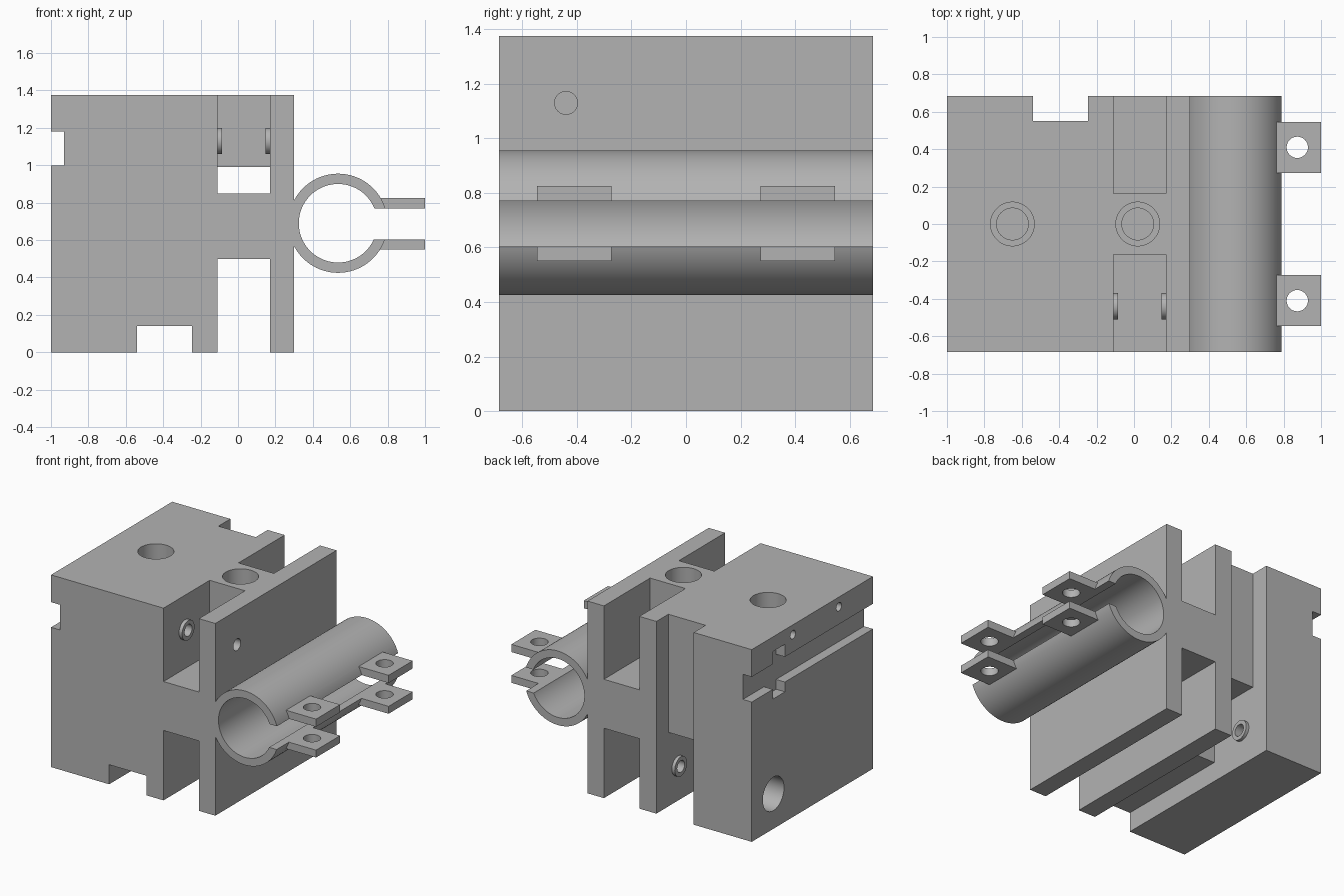
import bpy
import math
from mathutils import Matrix

if "Cube" in bpy.data.objects:
    bpy.data.objects.remove(bpy.data.objects["Cube"])

grey = bpy.data.materials.new("plain grey")
grey.use_nodes = True
GREY = (0.45, 0.45, 0.45, 1)
grey.diffuse_color = GREY
grey.node_tree.nodes["Principled BSDF"].inputs["Base Color"].default_value = GREY

HALF = 0.685      # half depth of block and tube
TOP = 1.375
SIDE = 1.5        # overshoot for open cuts


def box(name, x, y, z):
    bpy.ops.mesh.primitive_cube_add(size=1)
    ob = bpy.context.object
    ob.name = name
    mid = [(a + b) / 2 for a, b in (x, y, z)]
    size = [b - a for a, b in (x, y, z)]
    ob.data.transform(Matrix.Translation(mid) @ Matrix.Diagonal((*size, 1)))
    ob.data.materials.append(grey)
    return ob


def rod(name, axis, centre, span, r, sides=48):
    """Cylinder along an axis; centre gives the other two coordinates in order."""
    bpy.ops.mesh.primitive_cylinder_add(vertices=sides, radius=r, depth=span[1] - span[0])
    ob = bpy.context.object
    ob.name = name
    pos = list(centre)
    pos.insert("xyz".index(axis), sum(span) / 2)
    turn = {"x": Matrix.Rotation(math.pi / 2, 4, "Y"),
            "y": Matrix.Rotation(math.pi / 2, 4, "X"),
            "z": Matrix.Identity(4)}[axis]
    ob.data.transform(Matrix.Translation(pos) @ turn)
    ob.data.materials.append(grey)
    return ob


def combine(target, tool, operation="DIFFERENCE"):
    mod = target.modifiers.new("join", "BOOLEAN")
    mod.operation, mod.solver, mod.object = operation, "EXACT", tool
    bpy.context.view_layer.objects.active = target
    bpy.ops.object.modifier_apply(modifier=mod.name)
    bpy.data.objects.remove(tool)


def cut_box(target, x, y, z):
    combine(target, box("cutter", x, y, z))


def cut_rod(target, *args):
    combine(target, rod("cutter", *args))


# Main block with full-length channels
block = box("main_block", (-1, 0.30), (-HALF, HALF), (0, TOP))
slot, pocket = (-0.11, 0.17), (-0.54, -0.245)
through = (-SIDE, SIDE)
cut_box(block, slot, through, (-1, 0.50))
cut_box(block, slot, through, (0.85, 0.99))
cut_box(block, pocket, through, (-1, 0.14))
cut_box(block, (-SIDE, -0.93), through, (1.0, 1.18))

# Upper slot open on both sides of the central bridge
for y in ((-SIDE, -0.163), (0.163, SIDE)):
    cut_box(block, slot, y, (0.85, 2))

# Rear groove, deep rear pocket and nut recess in the side groove
cut_box(block, pocket, (0.55, SIDE), (-1, 2))
cut_box(block, pocket, (0.163, SIDE), (-1, 0.53))
cut_box(block, (-SIDE, -0.93), (0.31, 0.447), (0.93, 1.27))

# Stepped vertical bolt holes
for x in (-0.65, 0.02):
    cut_rod(block, "z", (x, 0), (0.85, 2), 0.117)
    cut_rod(block, "z", (x, 0), (0.60, 0.9), 0.085)

# Cross holes, side access hole and small side pin holes
upper, lower = (-0.44, 1.13), (0.44, 0.25)
cut_rod(block, "x", upper, (-0.22, 0.5), 0.042, 32)
cut_rod(block, "x", lower, (-0.8, -0.15), 0.042, 32)
cut_rod(block, "x", lower, (-SIDE, -0.68), 0.12)
for y in (0.22, -0.30):
    cut_rod(block, "x", (y, 1.305), (-SIDE, -0.75), 0.03, 24)

# Raised washers around the cross holes
washers = (("upper_left", upper, (-0.11, -0.085)), ("upper_right", upper, (0.148, 0.17)),
           ("lower_left", lower, (-0.54, -0.517)), ("lower_right", lower, (-0.268, -0.245)))
for name, centre, span in washers:
    ring = rod(name + "_washer", "x", centre, span, 0.07, 32)
    cut_rod(ring, "x", centre, (span[0] - 0.1, span[1] + 0.1), 0.042, 32)

# Split clamp tube with bolted ears
AXIS = (0.535, 0.69)
tube = rod("clamp_tube", "y", AXIS, (-HALF, HALF), 0.265, 96)
for z in ((0.55, 0.603), (0.77, 0.825)):
    for y in (-0.41, 0.41):
        ear = box("ear", (0.70, 1.0), (y - 0.136, y + 0.136), z)
        cut_rod(ear, "z", (0.873, y), (0, 2), 0.057, 32)
        combine(tube, ear, "UNION")
cut_rod(tube, "y", AXIS, (-1, 1), 0.21, 96)
cut_box(tube, (AXIS[0], SIDE), through, (0.603, 0.77))
combine(block, tube, "UNION")

# Crisp edges with smooth round surfaces
for ob in [block] + [o for o in bpy.data.objects if o.name.endswith("_washer")]:
    bpy.ops.object.select_all(action="DESELECT")
    ob.select_set(True)
    bpy.context.view_layer.objects.active = ob
    bpy.ops.object.shade_smooth_by_angle(angle=math.radians(30))
